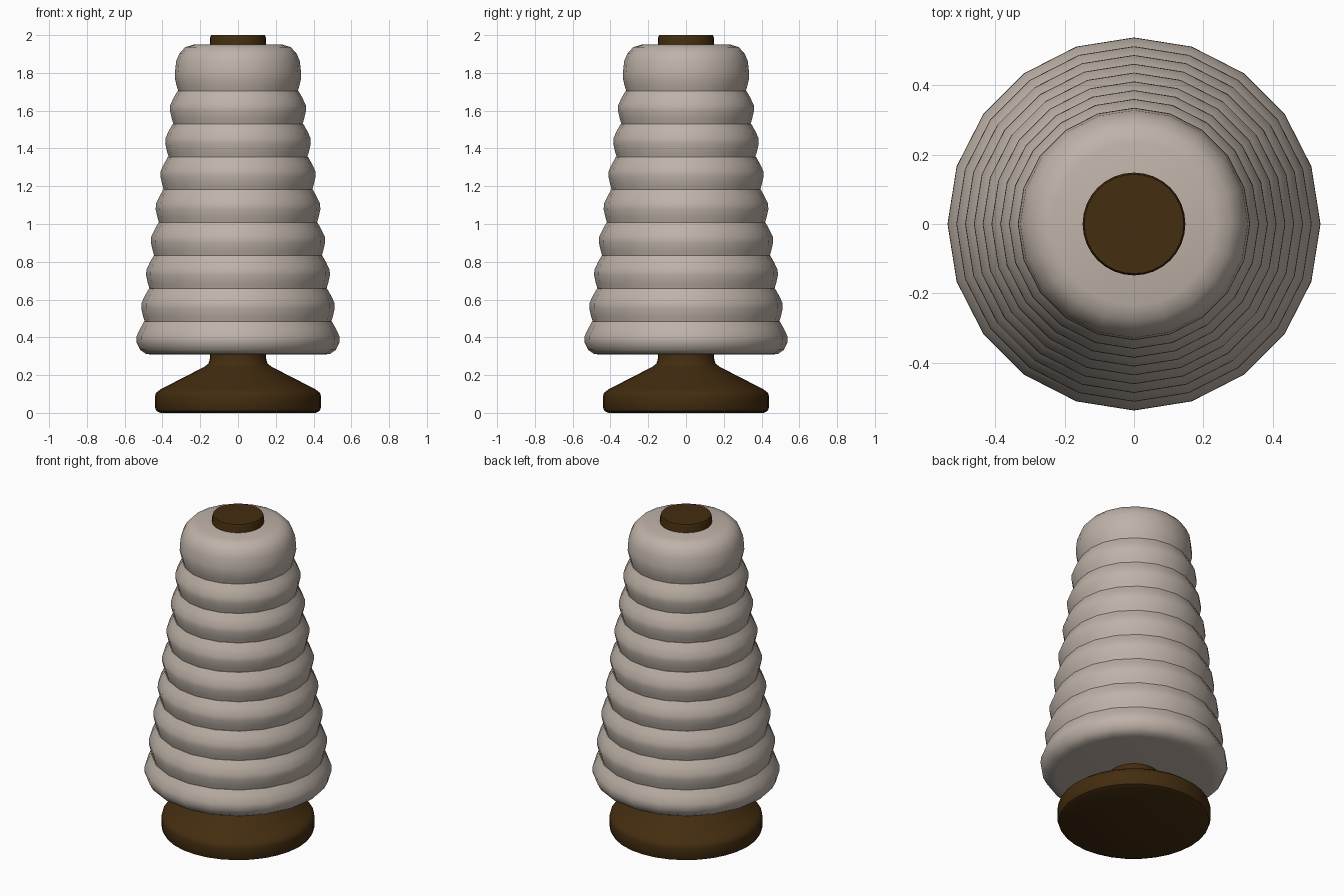
import bpy, bmesh, math

if "Cube" in bpy.data.objects:
    bpy.data.objects.remove(bpy.data.objects["Cube"])


def material(name, rgb):
    m = bpy.data.materials.new(name)
    m.diffuse_color = (*rgb, 1)
    m.use_nodes = True
    m.node_tree.nodes["Principled BSDF"].inputs["Base Color"].default_value = m.diffuse_color
    return m


def lathe(name, profile, sides, mat, angle):
    """Spin a (radius, z) profile, bottom to top, and cap both ends."""
    bm = bmesh.new()
    rings = []
    for r, z in profile:
        rings.append([bm.verts.new((r * math.cos(2 * math.pi * i / sides),
                                    r * math.sin(2 * math.pi * i / sides), z))
                      for i in range(sides)])
    for a, b in zip(rings, rings[1:]):
        for i in range(sides):
            j = (i + 1) % sides
            bm.faces.new((a[i], a[j], b[j], b[i]))
    bm.faces.new(rings[0][::-1])
    bm.faces.new(rings[-1])
    me = bpy.data.meshes.new(name)
    bm.to_mesh(me)
    bm.free()
    ob = bpy.data.objects.new(name, me)
    bpy.context.collection.objects.link(ob)
    me.materials.append(mat)
    bpy.ops.object.select_all(action='DESELECT')
    ob.select_set(True)
    bpy.context.view_layer.objects.active = ob
    bpy.ops.object.shade_smooth_by_angle(angle=math.radians(angle))
    return ob


thread = material("warm grey thread", (0.52, 0.45, 0.395))
wood = material("dark brown wood", (0.057, 0.026, 0.005))

# Wooden foot and core rod
lathe("spool_core", [(0.41, 0), (0.432, 0.01), (0.44, 0.03), (0.44, 0.085),
                     (0.435, 0.105), (0.41, 0.125), (0.18, 0.243), (0.157, 0.26),
                     (0.148, 0.29), (0.148, 1.985), (0.143, 2.0)], 32, wood, 40)

# Nine stacked thread windings, each a rounded disc nested over the one below
LAYERS = 9
for k in range(LAYERS):
    r = 0.537 - 0.0253 * k
    z = 0.308 + 0.1745 * k
    if k == 0:
        prof = [(r - 0.09, z), (r - 0.05, z + 0.004), (r - 0.02, z + 0.025),
                (r, z + 0.065)]
    else:
        prof = [(r - 0.018, z), (r - 0.009, z + 0.03), (r, z + 0.07)]
    prof.append((r - 0.001, z + 0.1))
    if k == LAYERS - 1:
        prof += [(r - 0.007, z + 0.158), (r - 0.025, z + 0.2),
                 (r - 0.055, z + 0.232), (r - 0.1, z + 0.246)]
    else:
        prof += [(r - 0.02, z + 0.14), (r - 0.04, z + 0.1755)]
    lathe(f"thread_layer_{k + 1}", prof, 20, thread, 50)
